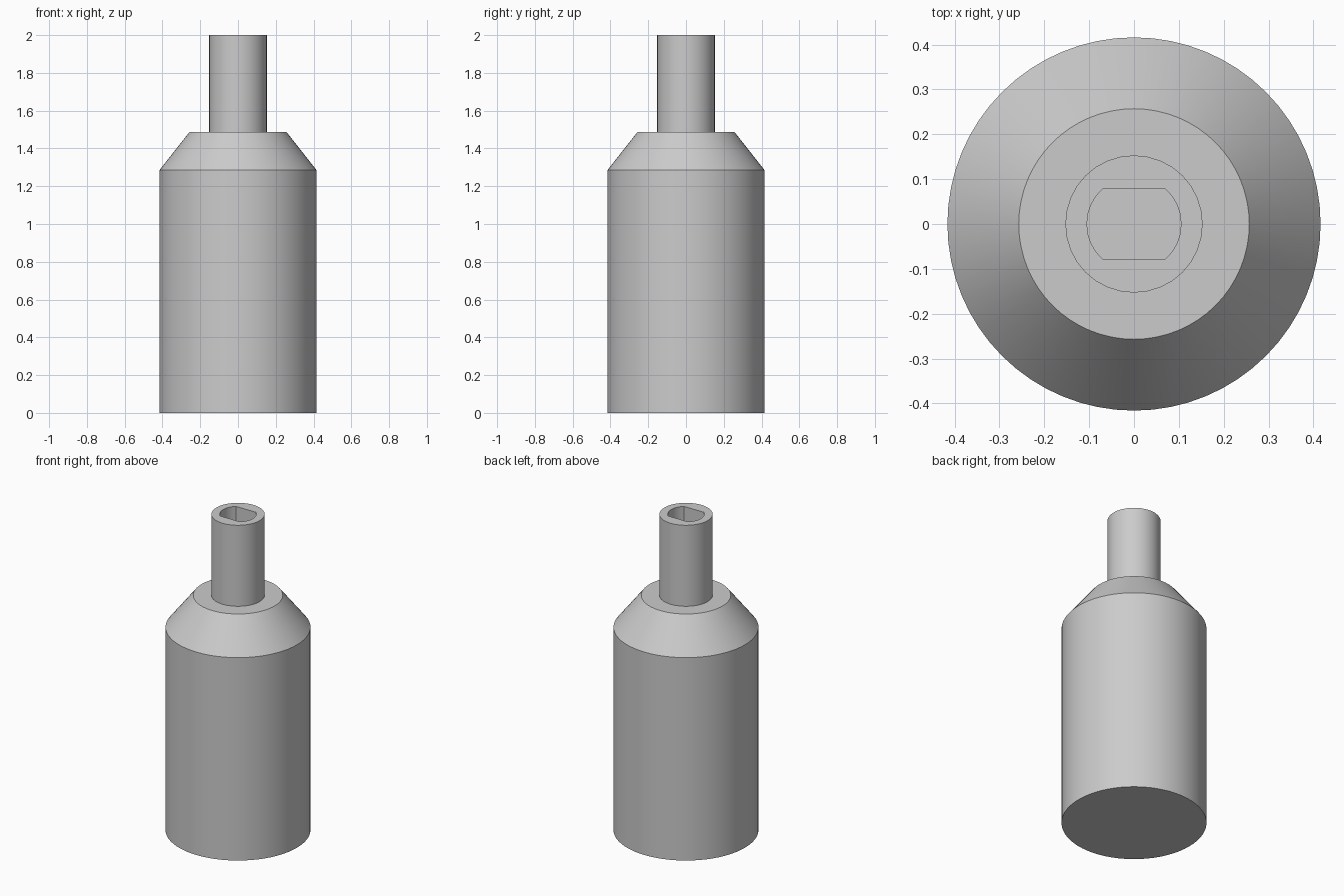
import bpy
import math

cube = bpy.data.objects.get("Cube")
if cube:
    bpy.data.objects.remove(cube, do_unlink=True)

grey = bpy.data.materials.new("light grey")
grey.use_nodes = True
COLOUR = (0.6, 0.6, 0.6, 1)
grey.diffuse_color = COLOUR
grey.node_tree.nodes["Principled BSDF"].inputs["Base Color"].default_value = COLOUR


def circle(radius, sides):
    return [(radius * math.cos(2 * math.pi * i / sides),
             radius * math.sin(2 * math.pi * i / sides)) for i in range(sides)]


def loft(name, sections):
    """Closed solid through (outline, height) sections with equal point counts."""
    n = len(sections[0][0])
    verts = [(x, y, z) for outline, z in sections for x, y in outline]
    last = (len(sections) - 1) * n
    faces = [tuple(reversed(range(n))), tuple(range(last, last + n))]
    for base in range(0, last, n):
        for i in range(n):
            j = (i + 1) % n
            faces.append((base + i, base + j, base + n + j, base + n + i))
    mesh = bpy.data.meshes.new(name)
    mesh.from_pydata(verts, [], faces)
    mesh.materials.append(grey)
    obj = bpy.data.objects.new(name, mesh)
    bpy.context.collection.objects.link(obj)
    return obj


def smooth(obj):
    bpy.ops.object.select_all(action='DESELECT')
    obj.select_set(True)
    bpy.context.view_layer.objects.active = obj
    bpy.ops.object.shade_smooth_by_angle(angle=math.radians(30))


# Cylindrical body with tapered shoulder
wide, narrow = circle(0.416, 64), circle(0.257, 64)
body = loft("body", [(wide, 0), (wide, 1.285), (narrow, 1.487)])
smooth(body)

# Slim neck, starting at the shoulder
neck_ring = circle(0.153, 32)
neck = loft("neck", [(neck_ring, 1.487), (neck_ring, 2)])

# Double-flat socket: two arcs joined by straight sides
RADIUS, FLAT, STEPS = 0.105, 0.079, 8
half = math.asin(FLAT / RADIUS)
slot = []
for middle in (0, math.pi):
    for i in range(STEPS + 1):
        a = middle - half + 2 * half * i / STEPS
        slot.append((RADIUS * math.cos(a), RADIUS * math.sin(a)))
cutter = loft("socket_cutter", [(slot, 1.5), (slot, 2.1)])
cutter.hide_render = True
cutter.hide_viewport = True

# Cut the socket into the neck
cut = neck.modifiers.new("socket", 'BOOLEAN')
cut.operation = 'DIFFERENCE'
cut.solver = 'EXACT'
cut.object = cutter
bpy.context.view_layer.update()
evaluated = neck.evaluated_get(bpy.context.evaluated_depsgraph_get())
cut_mesh = bpy.data.meshes.new_from_object(evaluated)
neck.modifiers.clear()
neck.data = cut_mesh
bpy.data.objects.remove(cutter, do_unlink=True)
smooth(neck)
